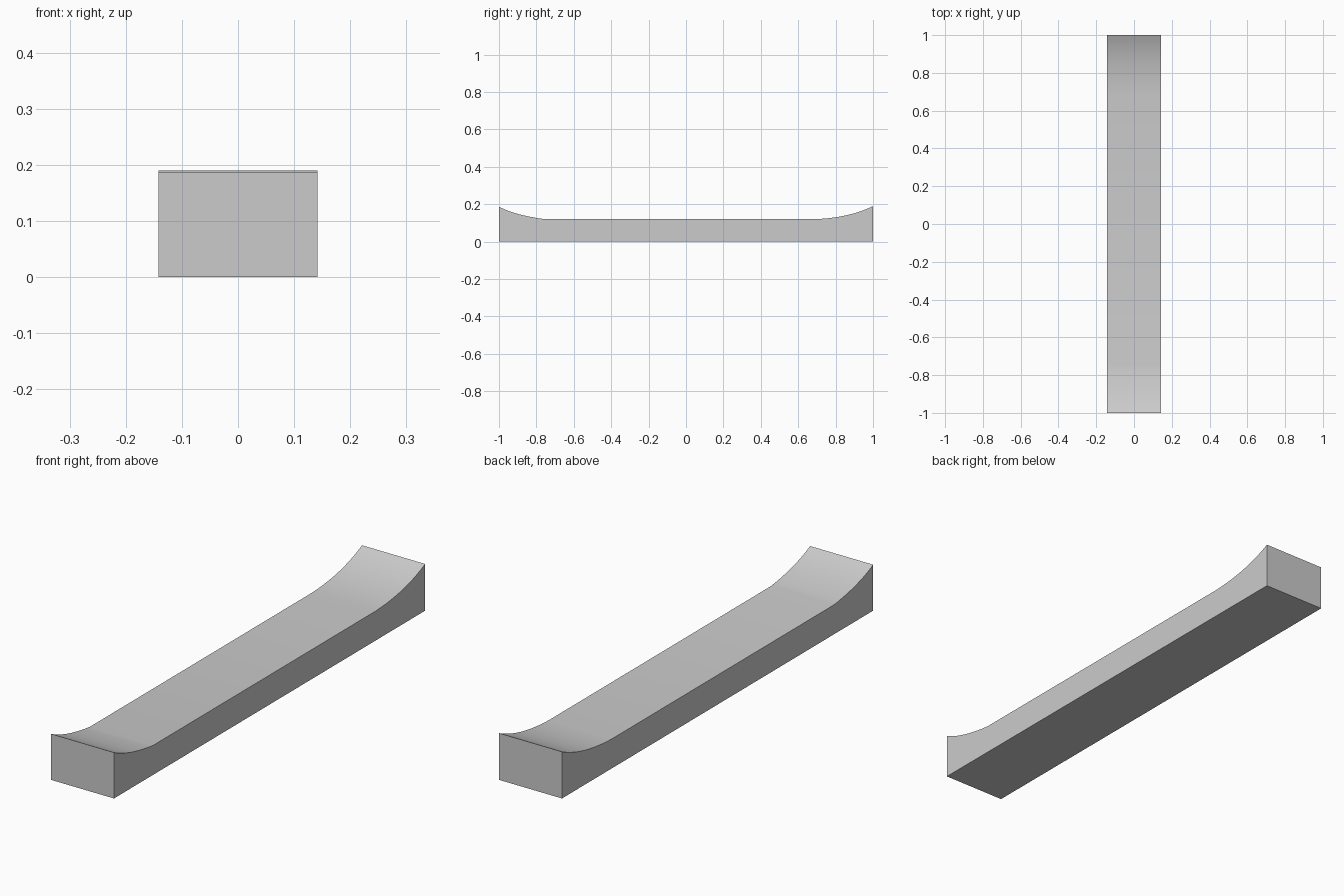
import bpy, bmesh
from mathutils import Vector
from math import radians

if "Cube" in bpy.data.objects:
    bpy.data.objects.remove(bpy.data.objects["Cube"])

HALF_WIDTH = 0.142


def bezier(a, b, c, steps=10):
    """Quadratic curve through a and c, pulled toward b."""
    a, b, c = Vector(a), Vector(b), Vector(c)
    return [a * (1 - t) ** 2 + b * 2 * t * (1 - t) + c * t * t
            for t in (i / steps for i in range(steps + 1))]


# Side profile (y, z): flat base, sunken deck, upswept ends
profile = [Vector((-1, 0)), Vector((1, 0))]
profile += bezier((1, 0.19), (0.87, 0.126), (0.68, 0.12))
profile += bezier((-0.75, 0.12), (-0.91, 0.14), (-1, 0.187))

# Extrude the profile across the width
bm = bmesh.new()
side = bm.faces.new([bm.verts.new((-HALF_WIDTH, p.x, p.y)) for p in profile])
extruded = bmesh.ops.extrude_face_region(bm, geom=[side], use_keep_orig=True)
moved = [v for v in extruded["geom"] if isinstance(v, bmesh.types.BMVert)]
bmesh.ops.translate(bm, verts=moved, vec=(2 * HALF_WIDTH, 0, 0))
bmesh.ops.recalc_face_normals(bm, faces=bm.faces[:])

mesh = bpy.data.meshes.new("curved_beam")
bm.to_mesh(mesh)
bm.free()
beam = bpy.data.objects.new("curved_beam", mesh)
bpy.context.collection.objects.link(beam)

# Smooth sweeps, crisp edges
bpy.context.view_layer.objects.active = beam
beam.select_set(True)
bpy.ops.object.shade_smooth_by_angle(angle=radians(30))
